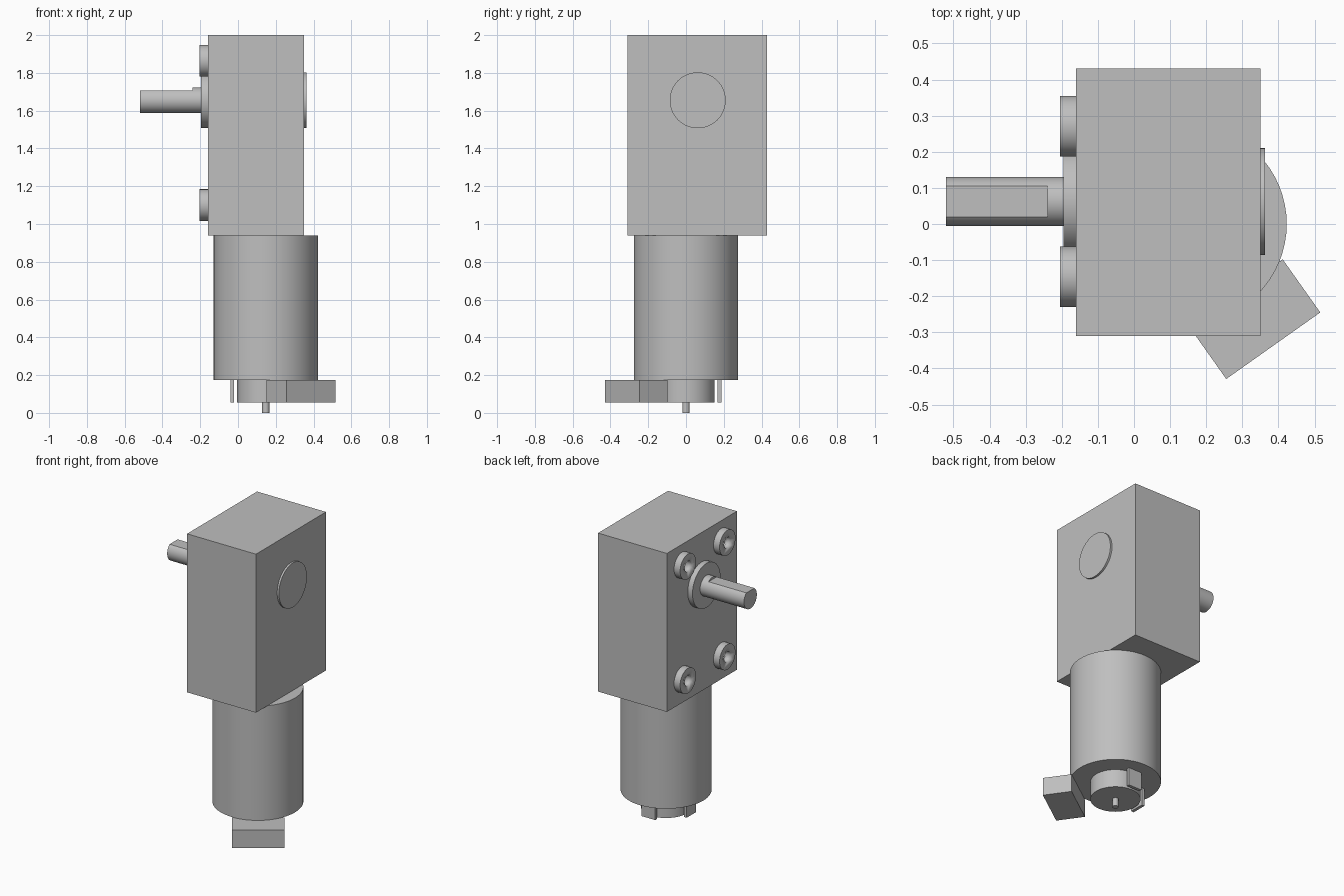
import bpy, bmesh, math
from mathutils import Matrix, Vector

cube = bpy.data.objects.get("Cube")
if cube:
    bpy.data.objects.remove(cube, do_unlink=True)

grey = bpy.data.materials.new("plain grey")
grey.use_nodes = True
GREY = (0.52, 0.52, 0.52, 1)
grey.diffuse_color = GREY
grey.node_tree.nodes["Principled BSDF"].inputs["Base Color"].default_value = GREY

UP = Matrix.Identity(4)
ALONG_X = Matrix.Rotation(math.pi / 2, 4, "Y")


def finish(name, bm, smooth=False):
    bmesh.ops.recalc_face_normals(bm, faces=bm.faces)
    mesh = bpy.data.meshes.new(name)
    bm.to_mesh(mesh)
    bm.free()
    mesh.materials.append(grey)
    obj = bpy.data.objects.new(name, mesh)
    bpy.context.collection.objects.link(obj)
    if smooth:
        bpy.ops.object.select_all(action="DESELECT")
        obj.select_set(True)
        bpy.context.view_layer.objects.active = obj
        bpy.ops.object.shade_smooth_by_angle(angle=math.radians(30))
    return obj


def box(name, size, centre, turn=0):
    bm = bmesh.new()
    place = Matrix.Translation(centre) @ Matrix.Rotation(turn, 4, "Z") @ Matrix.Diagonal((*size, 1))
    bmesh.ops.create_cube(bm, size=1, matrix=place)
    return finish(name, bm)


def prism(name, points, length, start, axis):
    """Extrude a flat outline along an axis."""
    bm = bmesh.new()
    face = bm.faces.new([bm.verts.new((x, y, 0)) for x, y in points])
    out = bmesh.ops.extrude_face_region(bm, geom=[face])["geom"]
    bmesh.ops.translate(bm, vec=(0, 0, length), verts=[v for v in out if isinstance(v, bmesh.types.BMVert)])
    bm.transform(Matrix.Translation(start) @ axis)
    return finish(name, bm, True)


def arc(radius, begin=0, sweep=math.tau, n=64):
    whole = sweep >= math.tau
    return [(radius * math.cos(begin + sweep * i / n), radius * math.sin(begin + sweep * i / n))
            for i in range(n if whole else n + 1)]


def cylinder(name, radius, length, start, axis=UP):
    return prism(name, arc(radius), length, start, axis)


def cut(obj, cutter):
    cutter.hide_render = True
    mod = obj.modifiers.new("hole", "BOOLEAN")
    mod.operation = "DIFFERENCE"
    mod.solver = "EXACT"
    mod.object = cutter
    bpy.context.view_layer.objects.active = obj
    bpy.ops.object.modifier_apply(modifier=mod.name)


# Gearbox with four drilled mounting bosses
gearbox = box("gearbox", (0.51, 0.74, 1.06), (0.095, 0.06, 1.47))
for y, side in ((0.271, "back"), (-0.146, "front")):
    for z, level in ((1.864, "upper"), (1.1, "lower")):
        boss = cylinder(f"{level}_{side}_boss", 0.084, 0.045, (-0.205, y, z), ALONG_X)
        drill = cylinder("drill", 0.035, 0.2, (-0.25, y, z), ALONG_X)
        cut(boss, drill)
        cut(gearbox, drill)
        bpy.data.objects.remove(drill, do_unlink=True)

# Output shaft line: bearing cap, collar, round root and D-shaped shaft
SHAFT = Vector((0, 0.062, 1.655))
cylinder("bearing_cap", 0.148, 0.013, SHAFT + Vector((0.35, 0, 0)), ALONG_X)
cylinder("shaft_collar", 0.148, 0.035, SHAFT + Vector((-0.195, 0, 0)), ALONG_X)
cylinder("shaft_root", 0.068, 0.045, SHAFT + Vector((-0.24, 0, 0)), ALONG_X)
half_flat = math.acos(0.053 / 0.068)
d_section = arc(0.068, math.pi + half_flat, math.tau - 2 * half_flat)
prism("output_shaft", d_section, 0.28, SHAFT + Vector((-0.52, 0, 0)), ALONG_X)

# Motor can, end boss and rear spindle
MOTOR_X = 0.147
cylinder("motor_can", 0.276, 0.765, (MOTOR_X, 0, 0.175))
cylinder("motor_end_boss", 0.152, 0.12, (MOTOR_X, 0, 0.055))
cylinder("motor_spindle", 0.019, 0.055, (MOTOR_X, 0, 0))

# Two terminals a quarter turn apart, and the angled connector block
for name, angle in (("back_terminal", 90), ("right_terminal", 180)):
    a = math.radians(angle)
    box(name, (0.02, 0.1, 0.12),
        (MOTOR_X + 0.177 * math.cos(a), 0.177 * math.sin(a), 0.115), a)
a = math.radians(-54.7)
box("connector_block", (0.18, 0.319, 0.12),
    (MOTOR_X + 0.323 * math.cos(a), 0.323 * math.sin(a), 0.115), a)
